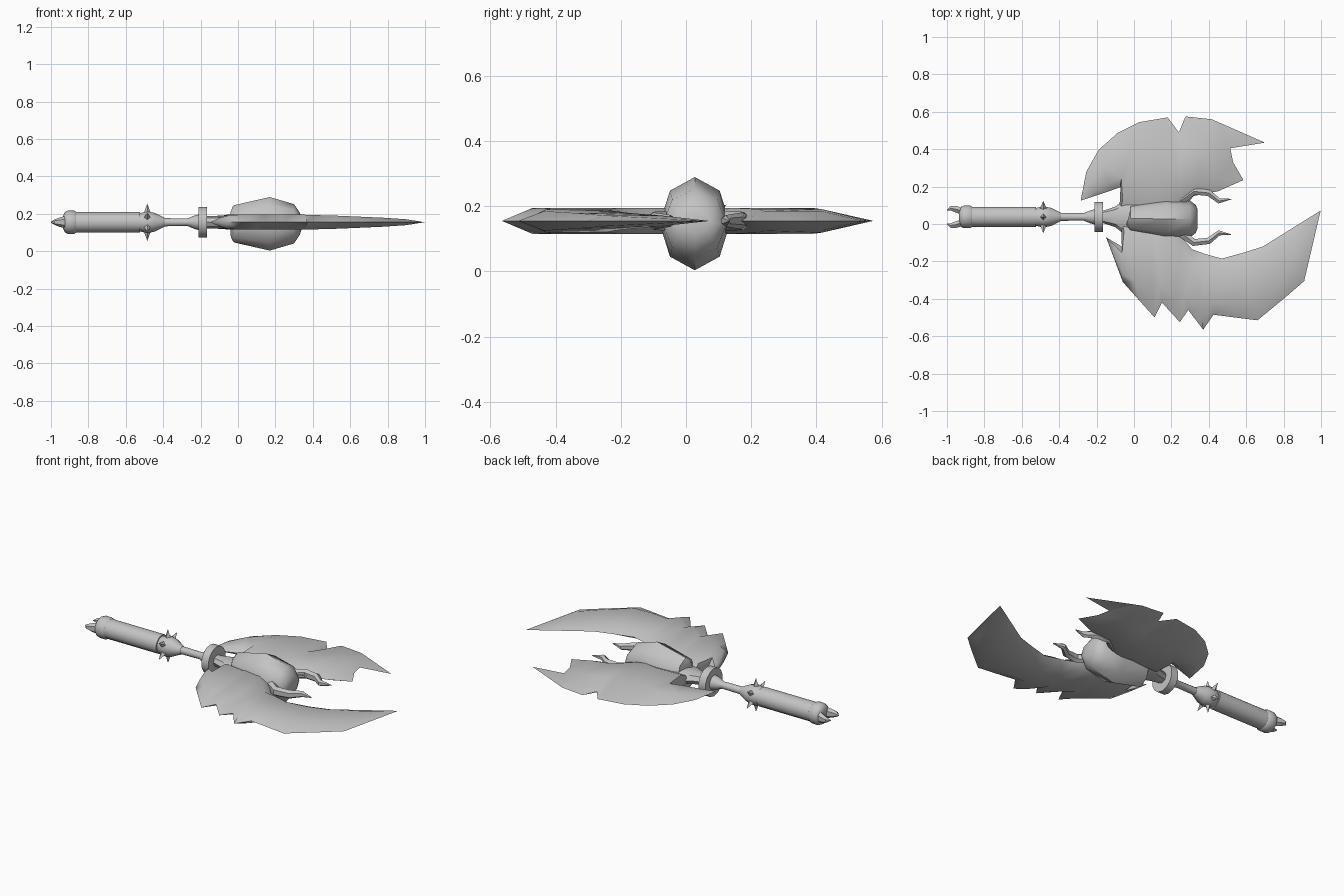
import bpy, bmesh, math
from mathutils import Vector

if "Cube" in bpy.data.objects:
    bpy.data.objects.remove(bpy.data.objects["Cube"])

AY, AZ = 0.038, 0.155          # weapon axis

grey = bpy.data.materials.new("plain_grey")
grey.diffuse_color = (0.55, 0.55, 0.55, 1)
grey.use_nodes = True
grey.node_tree.nodes["Principled BSDF"].inputs["Base Color"].default_value = grey.diffuse_color


def finish(name, bm, angle=40):
    bmesh.ops.remove_doubles(bm, verts=bm.verts, dist=1e-5)
    bmesh.ops.recalc_face_normals(bm, faces=bm.faces)
    me = bpy.data.meshes.new(name)
    bm.to_mesh(me)
    bm.free()
    me.materials.append(grey)
    ob = bpy.data.objects.new(name, me)
    bpy.context.collection.objects.link(ob)
    bpy.ops.object.select_all(action='DESELECT')
    ob.select_set(True)
    bpy.context.view_layer.objects.active = ob
    bpy.ops.object.shade_smooth_by_angle(angle=math.radians(angle))
    return ob


def tube(name, path, sides, z=AZ, angle=40):
    """Loft along a path in the xy plane; each station is (x, y, half width, half height)."""
    bm = bmesh.new()
    rings = []
    for i, (x, y, w, h) in enumerate(path):
        a, b = path[max(i - 1, 0)], path[min(i + 1, len(path) - 1)]
        d = Vector((b[0] - a[0], b[1] - a[1])).normalized()
        ring = []
        for k in range(sides):
            t = 2 * math.pi * k / sides
            s, c = w * math.sin(t), h * math.cos(t)
            ring.append(bm.verts.new((x - d.y * s, y + d.x * s, z + c)))
        rings.append(ring)
    for r, q in zip(rings, rings[1:]):
        for k in range(sides):
            n = (k + 1) % sides
            bm.faces.new((r[k], r[n], q[n], q[k]))
    bm.faces.new(rings[0])
    bm.faces.new(rings[-1][::-1])
    return finish(name, bm, angle)


def lathe(name, profile, sides=14):
    return tube(name, [(x, AY, r, r) for x, r in profile], sides)


def blade(name, sections, bevel, last_mids=None):
    """Each section is (outer x, y, inner x, y, half thickness)."""
    bm = bmesh.new()
    for sign in (1, -1):
        rows = []
        for i, (ox, oy, ix, iy, h) in enumerate(sections):
            o, n = Vector((ox, oy)), Vector((ix, iy))
            m1, m2 = o.lerp(n, bevel), o.lerp(n, 0.82)
            if last_mids and i == len(sections) - 1:
                m1, m2 = map(Vector, last_mids)
            rows.append([bm.verts.new((p.x, p.y, AZ + sign * t))
                         for p, t in ((o, 0), (m1, h), (m2, h), (n, 0))])
        for r, q in zip(rows, rows[1:]):
            for k in range(3):
                bm.faces.new((r[k], r[k + 1], q[k + 1], q[k]))
    return finish(name, bm, 50)


# Handle: end cap, grip, collar, shaft and guard ring
lathe("end_cap", [(-.935, .035), (-.925, .055), (-.91, .062), (-.875, .062), (-.865, .055)])
lathe("grip", [(-.88, .055), (-.525, .055)])
lathe("collar", [(-.53, .045), (-.52, .05), (-.485, .058), (-.445, .05), (-.39, .023)])
lathe("shaft", [(-.41, .022), (-.27, .02), (-.235, .035), (-.2, .045)])
lathe("guard_ring", [(-.21, .082), (-.165, .082)])

# Six spikes around the collar
bm = bmesh.new()
for i in range(6):
    a = math.radians(90 + 60 * i)
    out = Vector((0, math.cos(a), math.sin(a)))
    side = Vector((0, -math.sin(a), math.cos(a)))
    c = Vector((-.485, AY, AZ))
    base = [bm.verts.new(c + out * .045 + Vector((1, 0, 0)) * u * .02 + side * v * .02)
            for u, v in ((1, 0), (0, 1), (-1, 0), (0, -1))]
    tip = bm.verts.new(c + out * .1)
    for k in range(4):
        bm.faces.new((base[k], base[(k + 1) % 4], tip))
    bm.faces.new(base[::-1])
finish("collar_spikes", bm, 20)

# Paired claws: on the end cap and beside the core, mirrored about the axis
for s, side in ((1, "left"), (-1, "right")):
    tube("end_claw_" + side, [(-.915, AY + s * .03, .02, .035), (-.955, AY + s * .042, .02, .025),
                              (-.98, AY + s * .046, .014, .015), (-1.0, AY + s * .036, .002, .002)], 6)
    tube("core_claw_" + side, [(.25, AY + s * .085, .025, .03), (.32, AY + s * .137, .022, .028),
                               (.40, AY + s * .128, .02, .025), (.455, AY + s * .085, .016, .018),
                               (.52, AY + s * .095, .002, .002)], 6)

# Core: bulging eight-sided body with a neck behind it
tube("core", [(-.03, .033, .045, .09), (-.02, .03, .075, .1), (.17, .027, .108, .143),
              (.30, .027, .098, .105), (.33, .027, .075, .06), (.34, .027, .05, .03)], 8, .1465, 45)
tube("neck", [(-.175, AY, .03, .032), (-.1, AY, .055, .034), (-.03, AY, .11, .036),
              (.05, AY, .1, .036)], 8)

# Broad back blade with a notch in its edge and a forked tip
blade("short_blade", [
    (-.285, .125, -.285, .125, 0), (-.255, .28, -.21, .15, .015), (-.19, .395, -.12, .18, .03),
    (-.09, .485, -.065, .2, .037), (.03, .545, -.08, .04, .04), (.18, .57, .1, .04, .04),
    (.24, .49, .17, .04, .04), (.275, .575, .22, .04, .04), (.415, .56, .32, .15, .036),
    (.45, .545, .45, .175, .03), (.70, .435, .585, .235, 0)], .35, ((.515, .405), (.53, .33)))

# Long front blade with three jags, sweeping to a point
blade("long_blade", [
    (-.15, -.07, -.15, -.07, 0), (-.105, -.19, -.105, -.097, .02), (-.06, -.31, -.065, -.12, .034),
    (.025, -.405, -.07, .04, .04), (.11, -.5, .05, .04, .04), (.15, -.42, .1, .04, .04),
    (.245, -.525, .17, .04, .04), (.29, -.46, .24, -.05, .04), (.37, -.565, .31, -.135, .04),
    (.425, -.485, .38, -.16, .038), (.54, -.5, .47, -.185, .035), (.66, -.515, .58, -.155, .03),
    (.80, -.40, .69, -.12, .024), (.91, -.305, .85, -.02, .016), (.998, .072, .998, .072, 0)], .22)
